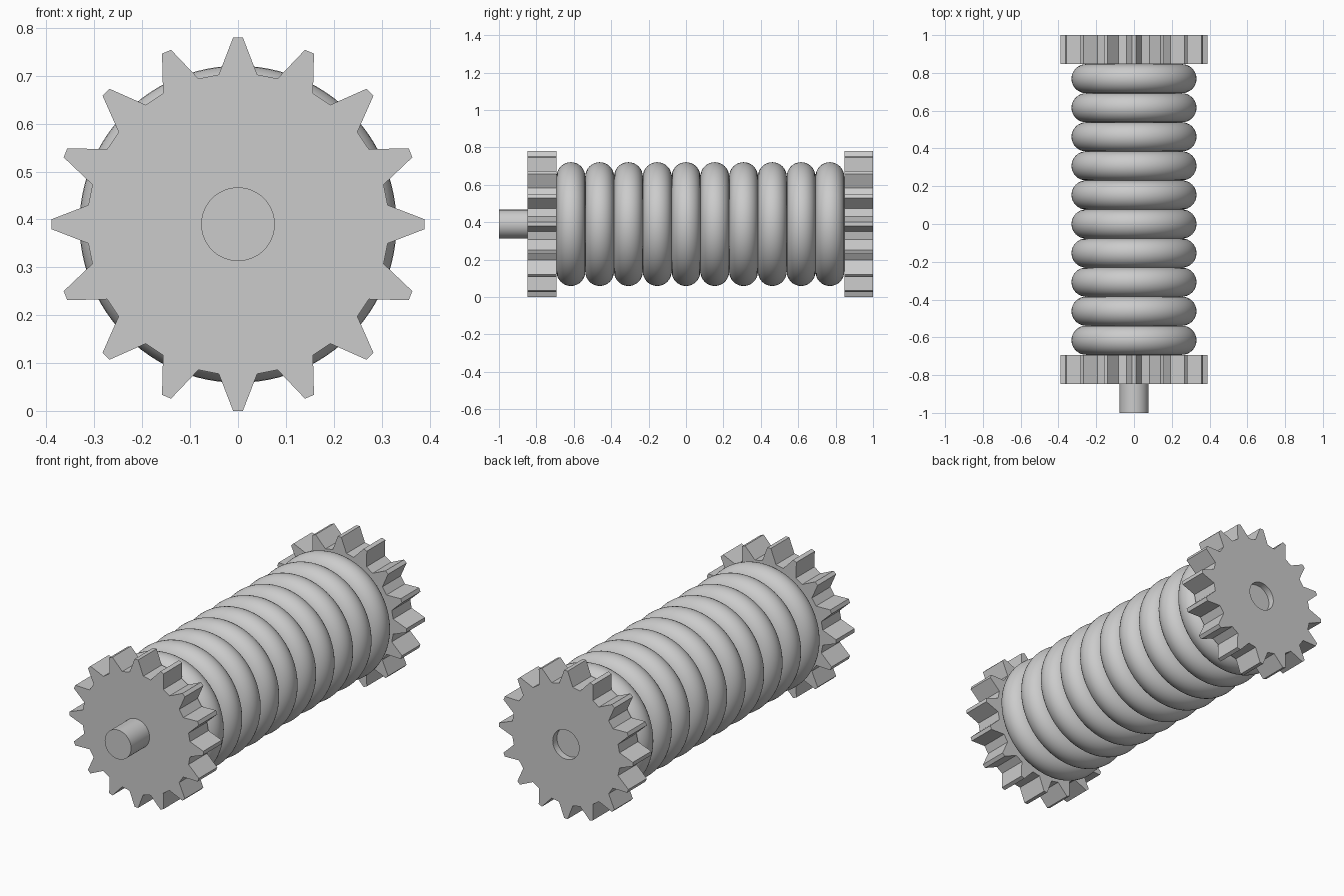
import bpy
from math import pi, sin, cos, radians

cube = bpy.data.objects.get("Cube")
if cube:
    bpy.data.objects.remove(cube, do_unlink=True)

AXIS_Z = 0.39      # height of the roller axis
STEP = 2 / 13      # gear thickness, ring thickness and shaft overhang
SHAFT_R = STEP / 2
TEETH = 16

steel = bpy.data.materials.new("grey steel")
steel.use_nodes = True
grey = (0.6, 0.6, 0.6, 1)
steel.diffuse_color = grey
steel.node_tree.nodes["Principled BSDF"].inputs["Base Color"].default_value = grey


def finish(obj, name, smooth=False):
    obj.name = name
    obj.data.name = name
    obj.data.materials.clear()
    obj.data.materials.append(steel)
    if smooth:
        bpy.ops.object.shade_smooth_by_angle(angle=radians(40))


def add_outline(curve, points):
    spline = curve.splines.new("POLY")
    spline.points.add(len(points) - 1)
    for p, (x, y) in zip(spline.points, points):
        p.co = (x, y, 0, 1)
    spline.use_cyclic_u = True


def polar(r, deg):
    return r * sin(radians(deg)), r * cos(radians(deg))


# Toothed outline with a round bore, extruded into a gear
def gear(name, y):
    curve = bpy.data.curves.new(name, "CURVE")
    curve.dimensions = "2D"
    curve.fill_mode = "BOTH"
    curve.extrude = STEP / 2
    tooth = [(0.315, -7.3), (0.39, -1.5), (0.39, 1.5), (0.315, 7.3)]
    add_outline(curve, [polar(r, i * 360 / TEETH + a)
                        for i in range(TEETH) for r, a in tooth])
    add_outline(curve, [polar(SHAFT_R, i * 7.5) for i in range(48)])
    obj = bpy.data.objects.new(name, curve)
    bpy.context.collection.objects.link(obj)
    obj.location = (0, y, AXIS_Z)
    obj.rotation_euler.x = pi / 2
    bpy.ops.object.select_all(action="DESELECT")
    obj.select_set(True)
    bpy.context.view_layer.objects.active = obj
    bpy.ops.object.convert(target="MESH")
    finish(bpy.context.object, name)
    bpy.context.object.data.shade_flat()


gear("front_gear", -1 + STEP * 1.5)
gear("back_gear", 1 - STEP / 2)

# Row of touching rounded rings
for i in range(10):
    bpy.ops.mesh.primitive_torus_add(
        major_radius=0.254, minor_radius=STEP / 2, major_segments=96,
        minor_segments=32, location=(0, -1 + STEP * (2.5 + i), AXIS_Z),
        rotation=(pi / 2, 0, 0))
    finish(bpy.context.object, f"ring_{i + 1}", smooth=True)

# Shaft sticks out in front and stops just short of the back face
back_end = 0.965
bpy.ops.mesh.primitive_cylinder_add(
    vertices=48, radius=SHAFT_R, depth=1 + back_end,
    location=(0, (back_end - 1) / 2, AXIS_Z), rotation=(pi / 2, 0, 0))
finish(bpy.context.object, "shaft", smooth=True)
